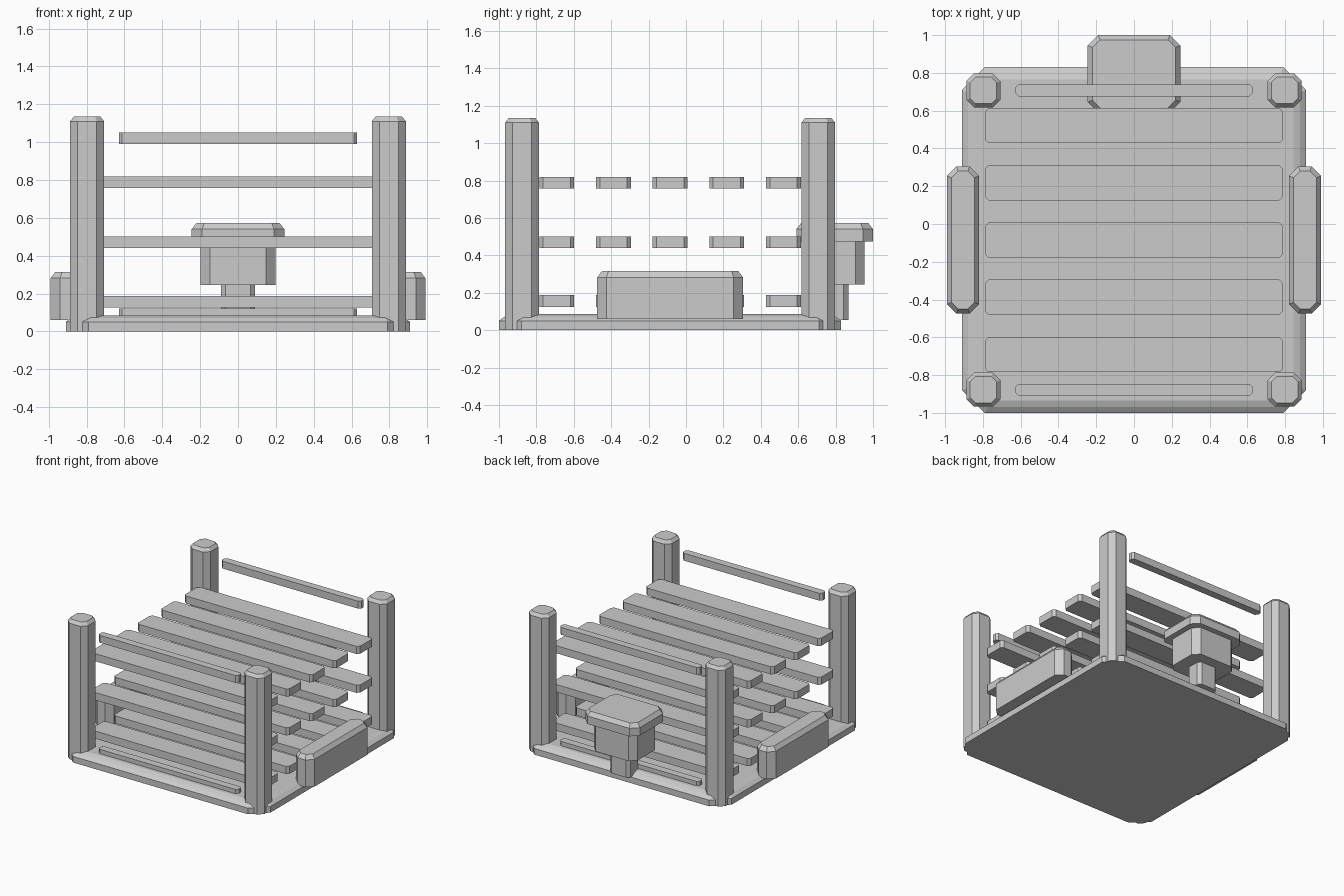
import bpy
import bmesh

cube = bpy.data.objects.get("Cube")
if cube:
    bpy.data.objects.remove(cube, do_unlink=True)

MID_Y = -0.085  # centre line of the frame


def outline(half_x, half_y, cut):
    """Rectangle with its four corners cut off."""
    a, b = half_x - cut, half_y - cut
    return [(half_x, -b), (half_x, b), (a, half_y), (-a, half_y),
            (-half_x, b), (-half_x, -b), (-a, -half_y), (a, -half_y)]


def block(name, center, size, z_range, cut, steps=()):
    """Cut-corner block; steps are (inset, drop below the top) for the bevelled rim."""
    bottom, top = z_range
    layers = [(0, bottom)]
    layers += [(inset, top - drop) for inset, drop in steps] or [(0, top)]
    bm = bmesh.new()
    rings = []
    for inset, z in layers:
        points = outline(size[0] / 2 - inset, size[1] / 2 - inset, max(cut - inset * 0.59, 0.005))
        rings.append([bm.verts.new((x, y, z)) for x, y in points])
    bm.faces.new(rings[0][::-1])
    bm.faces.new(rings[-1])
    for low, high in zip(rings, rings[1:]):
        for i in range(8):
            j = (i + 1) % 8
            bm.faces.new((low[i], low[j], high[j], high[i]))
    mesh = bpy.data.meshes.new(name)
    bm.to_mesh(mesh)
    bm.free()
    obj = bpy.data.objects.new(name, mesh)
    obj.location = (center[0], center[1], 0)
    bpy.context.collection.objects.link(obj)
    return obj


# Base plate with a two-step sloped rim
block("base_plate", (0, MID_Y), (1.82, 1.83), (0, 0.085), 0.12,
      [(0, 0.035), (0.03, 0.013), (0.065, 0)])

# Corner posts and side blocks
for side, x in (("left", 1), ("right", -1)):
    for end, y in (("front", -1), ("back", 1)):
        block(f"{end}_{side}_post", (x * 0.797, MID_Y + y * 0.792), (0.18, 0.18),
              (0, 1.135), 0.04, [(0, 0.025), (0.02, 0)])
    block(f"{side}_side_block", (x * 0.905, MID_Y), (0.17, 0.78),
          (0.06, 0.315), 0.05, [(0, 0.033), (0.025, 0)])

# Three levels of five slats
for level, z in enumerate((0.125, 0.44, 0.757), 1):
    for i in range(5):
        block(f"slat_{level}_{i + 1}", (0, MID_Y + (i - 2) * 0.303), (1.58, 0.186),
              (z, z + 0.062), 0.02)

# Thin end rails, low and high
for end, y in (("front", -1), ("back", 1)):
    for height, z in (("lower", 0.06), ("upper", 0.99)):
        block(f"{end}_{height}_rail", (0, MID_Y + y * 0.792), (1.26, 0.062),
              (z, z + 0.06), 0.018)

# Stepped pedestal at the back
PEDESTAL_Y = 0.795
block("pedestal_stem", (0, PEDESTAL_Y), (0.18, 0.145), (0.055, 0.245), 0.025)
block("pedestal_body", (0, PEDESTAL_Y), (0.395, 0.32), (0.245, 0.475), 0.05)
block("pedestal_cap", (0, PEDESTAL_Y), (0.49, 0.41), (0.475, 0.572), 0.055,
      [(0, 0.032), (0.025, 0)])
